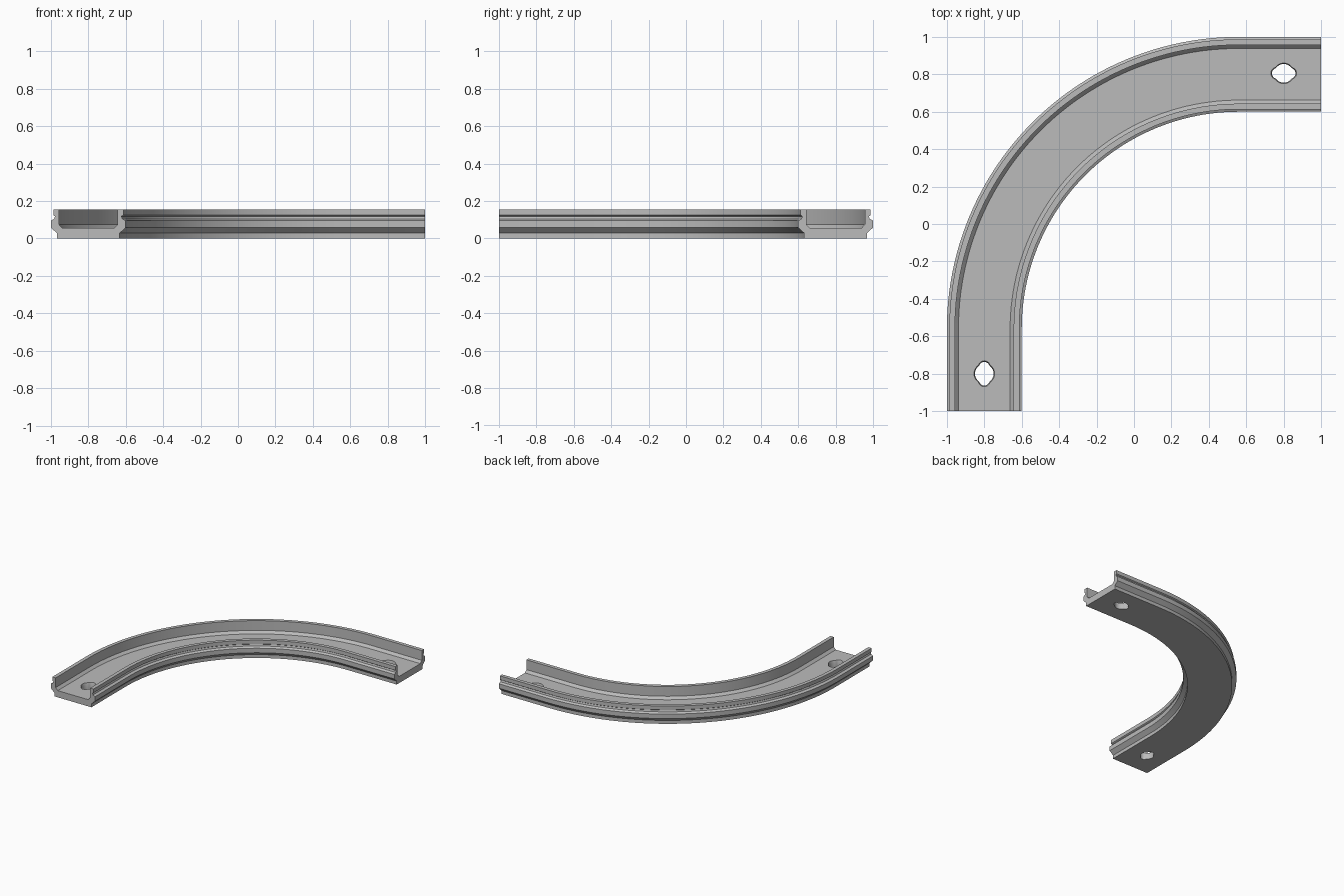
import bpy, bmesh, math
from mathutils import Vector

if "Cube" in bpy.data.objects:
    bpy.data.objects.remove(bpy.data.objects["Cube"], do_unlink=True)

grey = bpy.data.materials.new("mid_grey")
grey.use_nodes = True
colour = (0.5, 0.5, 0.5, 1)
grey.diffuse_color = colour
grey.node_tree.nodes["Principled BSDF"].inputs["Base Color"].default_value = colour


def loft(name, rings):
    """Skin a list of closed rings and cap both ends."""
    bm = bmesh.new()
    loops = [[bm.verts.new(p) for p in ring] for ring in rings]
    count = len(loops[0])
    for a, b in zip(loops, loops[1:]):
        for i in range(count):
            j = (i + 1) % count
            bm.faces.new((a[i], a[j], b[j], b[i]))
    bm.faces.new(loops[0])
    bm.faces.new(loops[-1])
    bmesh.ops.recalc_face_normals(bm, faces=bm.faces)
    mesh = bpy.data.meshes.new(name)
    bm.to_mesh(mesh)
    bm.free()
    mesh.materials.append(grey)
    obj = bpy.data.objects.new(name, mesh)
    bpy.context.collection.objects.link(obj)
    return obj


# Channel cross-section: half profile from the foot up over the lip, mirrored
half = [(0.168, 0), (0.168, 0.028), (0.2, 0.058), (0.2, 0.095),
        (0.182, 0.105), (0.178, 0.118), (0.187, 0.124), (0.187, 0.155),
        (0.157, 0.155), (0.157, 0.075), (0.138, 0.055)]
section = half + [(-x, z) for x, z in reversed(half)]

# Centre line: straight end, quarter bend, straight end
centre, radius, steps = Vector((0.56, -0.56, 0)), 1.36, 48
stations = [(Vector((-0.8, -1, 0)), Vector((-1, 0, 0)))]
for i in range(steps + 1):
    angle = math.pi - math.pi / 2 * i / steps
    out = Vector((math.cos(angle), math.sin(angle), 0))
    stations.append((centre + radius * out, out))
stations.append((Vector((1, 0.8, 0)), Vector((0, 1, 0))))
up = Vector((0, 0, 1))
channel = loft("curved_channel",
               [[p + out * s + up * z for s, z in section] for p, out in stations])


def hole_radius(angle):
    """Round hole joined with a short lengthwise slot."""
    c, s = abs(math.cos(angle)), math.sin(angle)
    spread, end = 0.034, 0.029
    inside = end ** 2 - (spread * s) ** 2
    slot = spread * c + math.sqrt(inside) if inside > 0 else 0
    return max(0.05, slot)


# Mounting holes with a countersunk rim
bpy.context.view_layer.objects.active = channel
for x, y, turn in ((0.8, 0.805, 0), (-0.8, -0.8, math.pi / 2)):
    rings = []
    for z, scale in ((-0.02, 1), (0.035, 1), (0.075, 1.2)):
        ring = []
        for i in range(48):
            a = math.tau * i / 48
            r = hole_radius(a) * scale
            ring.append((x + r * math.cos(a + turn), y + r * math.sin(a + turn), z))
        rings.append(ring)
    cutter = loft("hole_cutter", rings)
    cutter.hide_render = True
    mod = channel.modifiers.new("mounting_hole", "BOOLEAN")
    mod.operation = "DIFFERENCE"
    mod.solver = "EXACT"
    mod.object = cutter
    bpy.ops.object.modifier_apply(modifier=mod.name)
    bpy.data.objects.remove(cutter, do_unlink=True)

# Smooth along the bend, crisp along the profile
bpy.ops.object.select_all(action="DESELECT")
channel.select_set(True)
bpy.ops.object.shade_smooth_by_angle(angle=math.radians(20))
